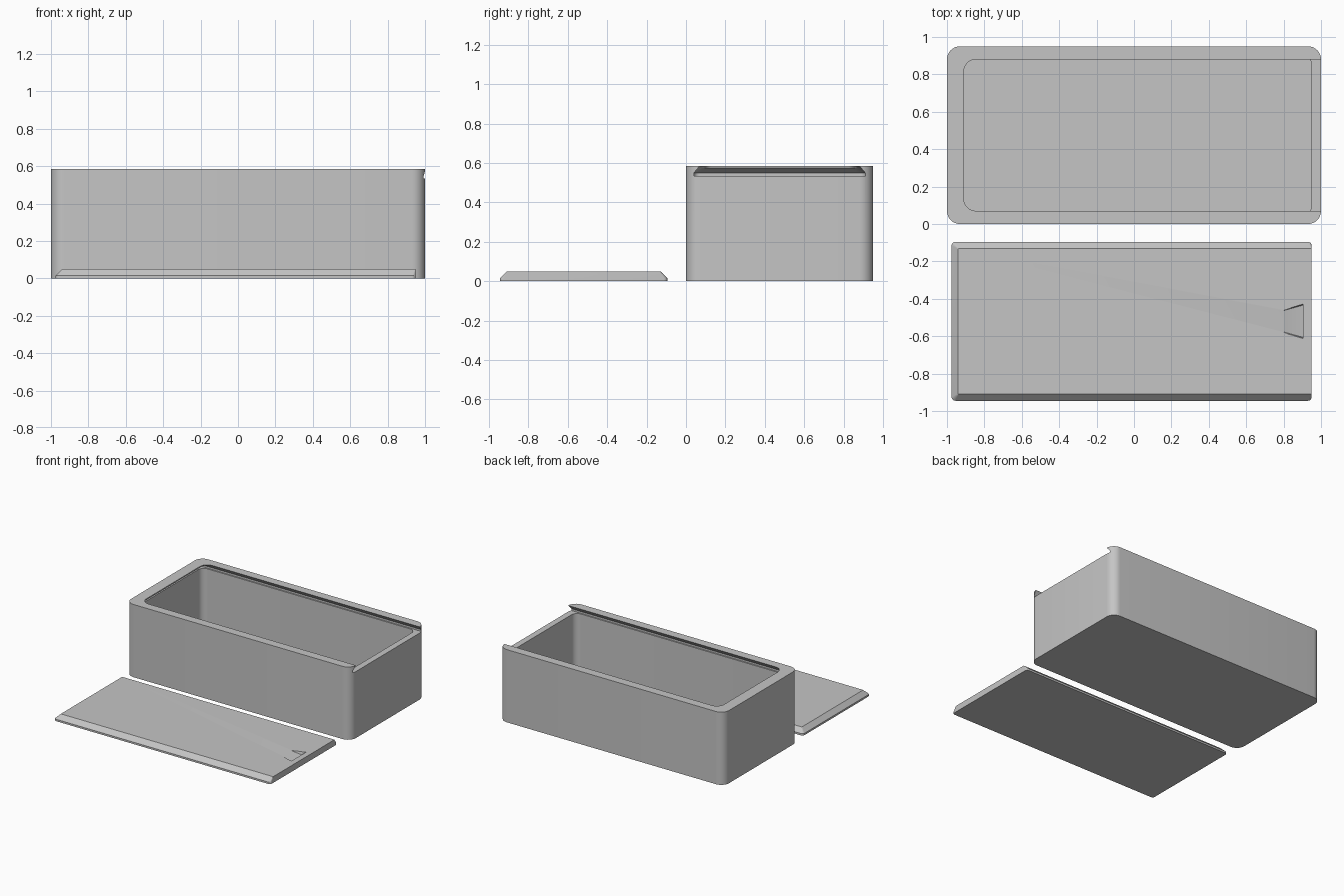
import bpy, bmesh, math

if "Cube" in bpy.data.objects:
    bpy.data.objects.remove(bpy.data.objects["Cube"])

grey = bpy.data.materials.new("plain grey")
grey.diffuse_color = (0.56, 0.56, 0.56, 1)
grey.use_nodes = True
grey.node_tree.nodes["Principled BSDF"].inputs["Base Color"].default_value = grey.diffuse_color


def loft(name, rings):
    """Solid skinned through closed rings of equal point count."""
    bm = bmesh.new()
    vs = [[bm.verts.new(p) for p in r] for r in rings]
    n = len(rings[0])
    for a, b in zip(vs, vs[1:]):
        for i in range(n):
            j = (i + 1) % n
            bm.faces.new((a[i], a[j], b[j], b[i]))
    bm.faces.new(vs[0][::-1])
    bm.faces.new(vs[-1])
    bmesh.ops.recalc_face_normals(bm, faces=bm.faces)
    me = bpy.data.meshes.new(name)
    bm.to_mesh(me)
    bm.free()
    me.materials.append(grey)
    ob = bpy.data.objects.new(name, me)
    bpy.context.collection.objects.link(ob)
    return ob


def ring(x0, x1, y0, y1, r, z, seg=8):
    """Rounded rectangle at height z."""
    pts = []
    corners = [(x1 - r, y1 - r), (x0 + r, y1 - r), (x0 + r, y0 + r), (x1 - r, y0 + r)]
    for k, (cx, cy) in enumerate(corners):
        for i in range(seg + 1):
            a = math.pi / 2 * (k + i / seg)
            pts.append((cx + r * math.cos(a), cy + r * math.sin(a), z))
    return pts


def cut(ob, cutter):
    m = ob.modifiers.new("cut", "BOOLEAN")
    m.operation = "DIFFERENCE"
    m.solver = "EXACT"
    m.object = cutter
    bpy.context.view_layer.objects.active = ob
    bpy.ops.object.modifier_apply(modifier=m.name)
    bpy.data.objects.remove(cutter)


def smooth(ob):
    bpy.ops.object.select_all(action="DESELECT")
    ob.select_set(True)
    bpy.context.view_layer.objects.active = ob
    bpy.ops.object.shade_smooth_by_angle(angle=math.radians(25))


# Box body with hollow inside
box = loft("box_body", [ring(-1, 1, 0, 0.95, 0.07, z) for z in (0, 0.585)])
cut(box, loft("cavity", [ring(-0.95, 0.95, 0.05, 0.90, 0.05, z) for z in (0.05, 0.545)]))

# Dovetail slot for the lid, open through the right wall
slot = [(-0.98, 0.04, 0.03, 0.535), (-0.98, 0.04, 0.03, 0.55),
        (-0.91, 0.061, 0.055, 0.575), (-0.91, 0.07, 0.065, 0.585), (-0.91, 0.07, 0.065, 0.65)]
cut(box, loft("slot", [ring(x, 1.2, y, 0.95 - y, r, z) for x, y, r, z in slot]))
smooth(box)

# Sliding lid lying in front of the box
lid = loft("sliding_lid", [
    ring(-0.975, 0.95, -0.945, -0.095, 0.02, 0),
    ring(-0.975, 0.95, -0.945, -0.095, 0.02, 0.015),
    ring(-0.94, 0.95, -0.91, -0.13, 0.004, 0.05)])

# Thumb scoop, deepening and widening towards the right
c = -0.52
scoop = []
for x, z in ((0.79, 0.053), (0.81, 0.046), (0.85, 0.035), (0.88, 0.027), (0.903, 0.022)):
    w = 0.065 + (x - 0.80) * 0.28
    scoop.append([(x, c - w, 0.06), (x, c - w + 0.008, z), (x, c + w - 0.008, z), (x, c + w, 0.06)])
cut(lid, loft("scoop", scoop))
smooth(lid)
